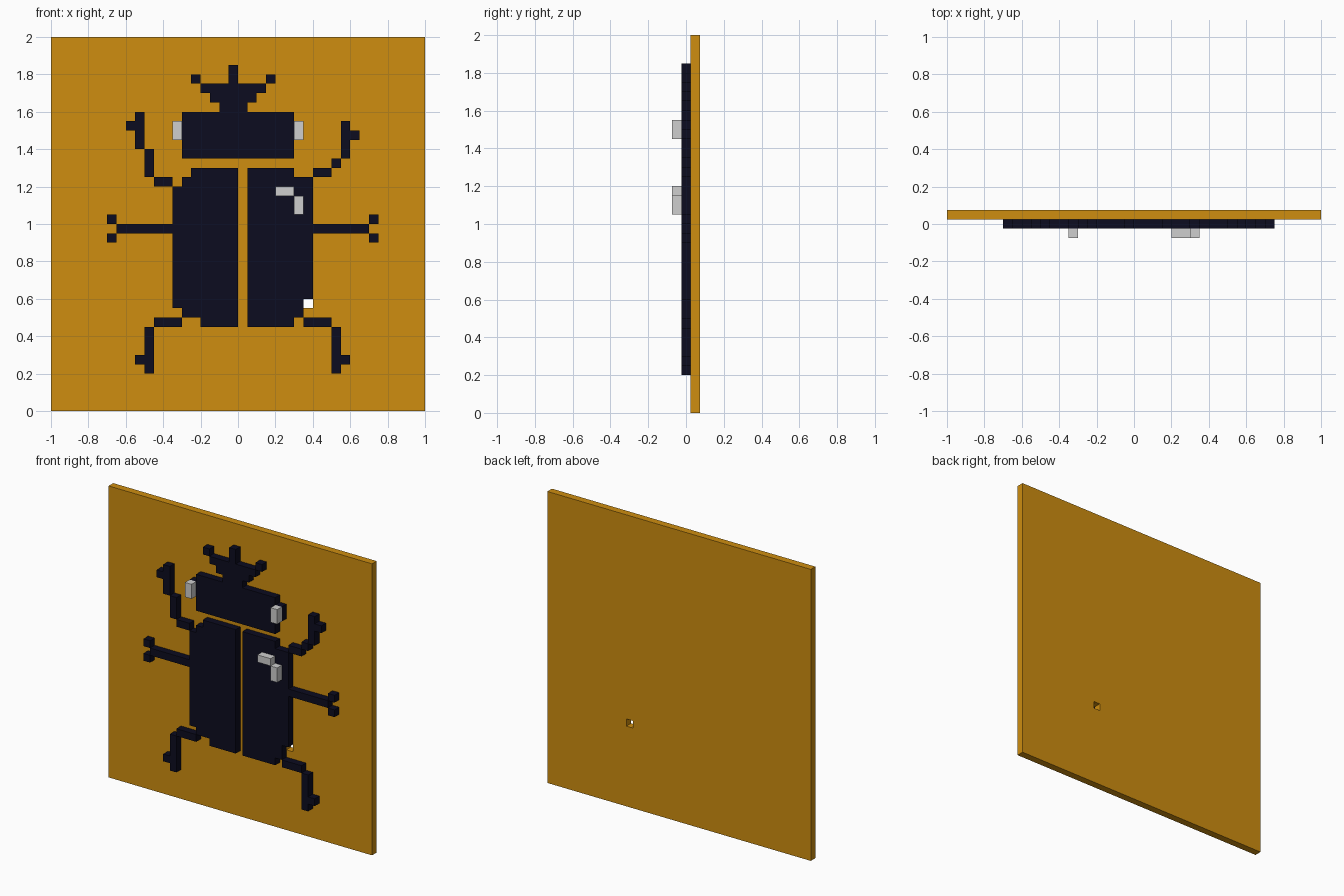
import bpy, bmesh

if "Cube" in bpy.data.objects:
    bpy.data.objects.remove(bpy.data.objects["Cube"])

U = 0.05  # one square of the grid


def material(name, rgb):
    m = bpy.data.materials.new(name)
    m.diffuse_color = (*rgb, 1)
    m.use_nodes = True
    m.node_tree.nodes["Principled BSDF"].inputs["Base Color"].default_value = m.diffuse_color
    return m


ORANGE = material("amber", (0.62, 0.27, 0.005))
DARK = material("midnight blue", (0.0035, 0.0035, 0.014))
GREY = material("light grey", (0.62, 0.62, 0.62))


def plate(name, mat, y_front, rects, holes=()):
    """Join rectangles (x0, x1, z0, z1 in grid squares) into one plate, U thick."""
    def cells(rs):
        return {(x, z) for a, b, c, d in rs for x in range(a, b) for z in range(c, d)}
    bm = bmesh.new()
    verts = {}

    def vert(x, z):
        if (x, z) not in verts:
            verts[x, z] = bm.verts.new((x * U, y_front, z * U))
        return verts[x, z]
    for x, z in sorted(cells(rects) - cells(holes)):
        bm.faces.new([vert(x, z), vert(x + 1, z), vert(x + 1, z + 1), vert(x, z + 1)])
    ext = bmesh.ops.extrude_face_region(bm, geom=bm.faces[:], use_keep_orig=True)
    moved = [g for g in ext["geom"] if isinstance(g, bmesh.types.BMVert)]
    bmesh.ops.translate(bm, verts=moved, vec=(0, U, 0))
    bmesh.ops.recalc_face_normals(bm, faces=bm.faces[:])
    bmesh.ops.dissolve_limit(bm, angle_limit=0.01, verts=bm.verts[:], edges=bm.edges[:])
    bmesh.ops.triangulate(bm, faces=[f for f in bm.faces if len(f.verts) > 4])
    me = bpy.data.meshes.new(name)
    bm.to_mesh(me)
    bm.free()
    me.materials.append(mat)
    ob = bpy.data.objects.new(name, me)
    bpy.context.collection.objects.link(ob)
    return ob


# backing panel with one square hole
plate("back_panel", ORANGE, 0.025, [(-20, 20, 0, 40)], [(7, 8, 11, 12)])

# beetle body, legs and horns
beetle = {
    "horns": [(-1, 0, 35, 37), (-5, -4, 35, 36), (3, 4, 35, 36),
              (-4, 3, 34, 35), (-3, 2, 33, 34), (-2, 1, 32, 33)],
    "head": [(-6, 6, 27, 32), (-7, 7, 29, 31)],
    "left_wing": [(-5, 0, 25, 26), (-6, 0, 24, 25), (-7, 0, 11, 24),
                  (-6, 0, 10, 11), (-4, 0, 9, 10)],
    "right_wing": [(1, 6, 25, 26), (1, 8, 12, 25), (1, 7, 10, 12), (1, 6, 9, 10)],
    "left_front_leg": [(-9, -7, 24, 25), (-10, -9, 25, 28), (-11, -10, 28, 32),
                       (-12, -11, 30, 31)],
    "right_front_leg": [(8, 10, 25, 26), (10, 11, 26, 27), (11, 12, 27, 31),
                        (12, 13, 29, 30)],
    "left_middle_leg": [(-13, -7, 19, 20), (-14, -13, 20, 21), (-14, -13, 18, 19)],
    "right_middle_leg": [(8, 14, 19, 20), (14, 15, 20, 21), (14, 15, 18, 19)],
    "left_back_leg": [(-9, -6, 9, 10), (-10, -9, 4, 9), (-11, -10, 5, 6)],
    "right_back_leg": [(7, 10, 9, 10), (10, 11, 4, 9), (11, 12, 5, 6)],
}
for name, rects in beetle.items():
    plate(name, DARK, -0.025, rects)

# raised eyes and wing highlight
plate("left_eye", GREY, -0.075, [(-7, -6, 29, 31)])
plate("right_eye", GREY, -0.075, [(6, 7, 29, 31)])
plate("wing_highlight", GREY, -0.075, [(4, 6, 23, 24), (6, 7, 21, 23)])
